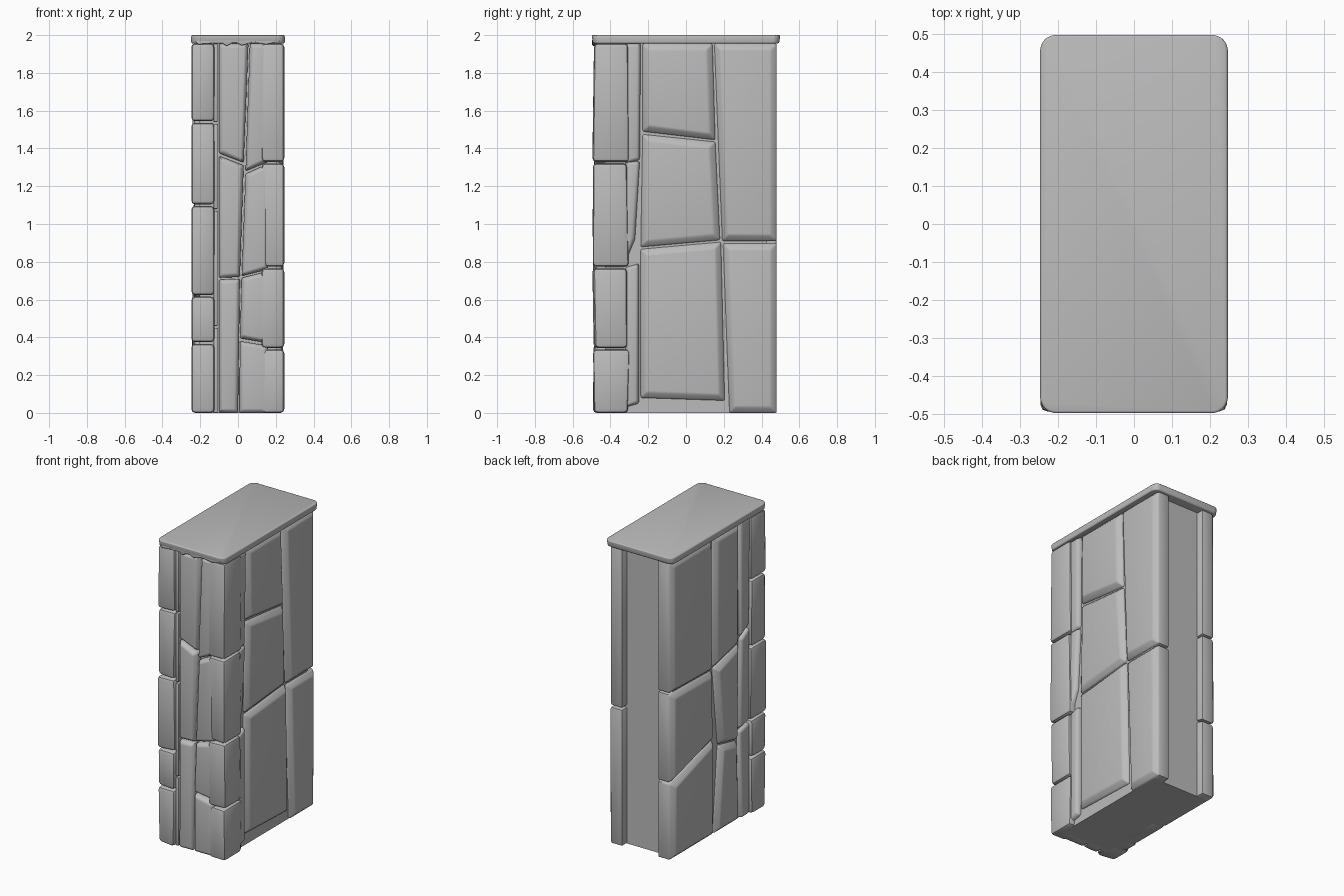
import bpy, bmesh, random
from mathutils import Vector

random.seed(4)
cube = bpy.data.objects.get("Cube")
if cube:
    bpy.data.objects.remove(cube, do_unlink=True)

stone = bpy.data.materials.new("grey_stone")
stone.use_nodes = True
GREY = (0.5, 0.5, 0.5, 1)
stone.diffuse_color = GREY
stone.node_tree.nodes["Principled BSDF"].inputs["Base Color"].default_value = GREY


def finish(bm, name, bevel, segments=2):
    """Turn a bmesh into a softly bevelled, smooth shaded object."""
    bmesh.ops.recalc_face_normals(bm, faces=bm.faces)
    mesh = bpy.data.meshes.new(name)
    bm.to_mesh(mesh)
    bm.free()
    mesh.materials.append(stone)
    ob = bpy.data.objects.new(name, mesh)
    bpy.context.collection.objects.link(ob)
    bpy.ops.object.select_all(action="DESELECT")
    ob.select_set(True)
    bpy.context.view_layer.objects.active = ob
    if bevel:
        mod = ob.modifiers.new("soft_edges", "BEVEL")
        mod.width, mod.segments, mod.limit_method = bevel, segments, "ANGLE"
        mod.angle_limit = 0.3
        bpy.ops.object.modifier_apply(modifier=mod.name)
    bpy.ops.object.shade_smooth_by_angle(angle=0.6)
    return ob


def box(name, lo, hi, bevel, jitter=0.0):
    bm = bmesh.new()
    bmesh.ops.create_cube(bm, size=1)
    lo, hi = Vector(lo), Vector(hi)
    for v in bm.verts:
        v.co = Vector((lo[i] + (v.co[i] + 0.5) * (hi[i] - lo[i]) for i in range(3)))
        v.co.y += random.uniform(0, jitter)
    return finish(bm, name, bevel)


def slab(name, place, outline, base, top, inset, rise):
    """Stone block: an outline raised from the core, with a chamfered face."""
    bm = bmesh.new()
    ring = [bm.verts.new(place(u, z, base)) for u, z in outline]
    face = bm.faces.new(ring)
    out = bmesh.ops.extrude_face_region(bm, geom=[face])["geom"]
    step = place(0, 0, top - rise) - place(0, 0, base)
    bmesh.ops.translate(bm, vec=step, verts=[g for g in out if isinstance(g, bmesh.types.BMVert)])
    front = [g for g in out if isinstance(g, bmesh.types.BMFace)][0]
    bmesh.ops.recalc_face_normals(bm, faces=bm.faces)
    bmesh.ops.inset_region(bm, faces=[front], thickness=inset, depth=rise)
    # Uneven, hand-hewn face
    for v in front.verts:
        v.co -= step.normalized() * random.uniform(0, rise * 0.35)
    return finish(bm, name, 0.008)


def on_left(u, z, d):
    return Vector((d, u, z))


def on_right(u, z, d):
    return Vector((-d, u, z))


def on_front(u, z, d):
    return Vector((u, -d, z))


# Core and top slab
box("core", (-0.205, -0.43, 0), (0.205, 0.43, 1.965), 0)
bm = bmesh.new()
bmesh.ops.create_cube(bm, size=1)
for v in bm.verts:
    tuck = 0.985 if v.co.z < 0 else 1
    v.co = Vector((v.co.x * 0.495, v.co.y * tuck, 1.978 + v.co.z * 0.044))
uprights = [e for e in bm.edges if abs(e.verts[0].co.z - e.verts[1].co.z) > 0.01]
bmesh.ops.bevel(bm, geom=uprights, offset=0.04, segments=4, profile=0.5, affect="EDGES")
finish(bm, "cap", 0.016, 3)
drips = [(-0.23, 1.97), (-0.21, 1.95), (-0.13, 1.955), (-0.1, 1.968), (-0.06, 1.942),
         (-0.02, 1.965), (0.02, 1.945), (0.08, 1.962), (0.15, 1.95), (0.23, 1.97)]
slab("cap_drips", on_front, drips, 0.44, 0.497, 0.004, 0.006)

# Large stones on the two broad sides
left_stones = {
    "middle_top": [(-0.23, 1.955), (0.14, 1.955), (0.155, 1.445), (-0.23, 1.49)],
    "middle": [(-0.23, 1.475), (0.155, 1.435), (0.18, 0.915), (-0.24, 0.878)],
    "middle_bottom": [(-0.24, 0.867), (0.185, 0.905), (0.205, 0.065), (-0.24, 0.08)],
    "back_top": [(0.15, 1.955), (0.48, 1.955), (0.48, 0.91), (0.192, 0.91)],
    "back_bottom": [(0.196, 0.897), (0.48, 0.897), (0.48, 0), (0.23, 0)],
}
right_stones = {
    "back_top": [(0.04, 1.955), (0.48, 1.955), (0.48, 1.1), (0.04, 1.09)],
    "back_middle": [(0.04, 1.08), (0.48, 1.09), (0.48, 0.51), (0.03, 0.63)],
    "back_bottom": [(0.03, 0.62), (0.48, 0.5), (0.48, 0), (0.03, 0)],
    "middle_top": [(-0.23, 1.955), (0.03, 1.955), (0.03, 1.1), (-0.23, 1.16)],
    "middle": [(-0.24, 1.15), (0.025, 1.09), (-0.03, 0.57), (-0.22, 0.53)],
    "middle_bottom": [(-0.22, 0.52), (-0.03, 0.56), (0.02, 0), (-0.24, 0)],
}
for side, place, stones in (("left", on_left, left_stones), ("right", on_right, right_stones)):
    for name, outline in stones.items():
        slab(f"{side}_{name}_stone", place, outline, 0.13, 0.244, 0.045, 0.032)

# Narrow filler stones beside the front corners
left_fill = [[(-0.32, 1.955), (-0.24, 1.955), (-0.245, 1.34), (-0.32, 1.32)],
             [(-0.32, 1.33), (-0.245, 1.33), (-0.27, 0.92), (-0.32, 0.8)],
             [(-0.32, 0.77), (-0.25, 0.79), (-0.25, 0.05), (-0.32, 0.03)]]
right_fill = [[(-0.34, 1.955), (-0.24, 1.955), (-0.25, 1.2), (-0.34, 1.25)],
              [(-0.34, 1.23), (-0.25, 1.18), (-0.23, 0.6), (-0.34, 0.62)],
              [(-0.34, 0.6), (-0.23, 0.58), (-0.25, 0), (-0.34, 0)]]
for side, place, fills in (("left", on_left, left_fill), ("right", on_right, right_fill)):
    for i, outline in enumerate(fills):
        slab(f"{side}_filler_stone_{i + 1}", place, outline, 0.13, 0.236, 0.015, 0.02)


# Front corner columns
def corner(side, x0, x1, y1, levels):
    for i, (low, high) in enumerate(zip(levels, levels[1:])):
        box(f"{side}_corner_stone_{i + 1}", (x0, -0.497, low + 0.004 * (i > 0)),
            (x1, y1, high - 0.004), 0.02, 0.02)


corner("left", 0.125, 0.245, -0.315, [0, 0.34, 0.77, 1.325, 1.96])
corner("right", -0.247, -0.125, -0.34, [0, 0.37, 0.62, 1.1, 1.54, 1.96])

# Front face stones
front_stones = {
    "centre_top": [(-0.1, 1.955), (0.055, 1.955), (0.03, 1.325), (-0.1, 1.375)],
    "centre": [(-0.1, 1.36), (0.03, 1.31), (0.01, 0.72), (-0.1, 0.715)],
    "centre_bottom": [(-0.1, 0.705), (0.01, 0.71), (0, 0), (-0.1, 0)],
    "side_top": [(0.063, 1.955), (0.16, 1.955), (0.16, 1.33), (0.04, 1.28)],
    "side_upper": [(0.04, 1.265), (0.16, 1.32), (0.16, 0.76), (0.02, 0.725)],
    "side_lower": [(0.02, 0.715), (0.16, 0.75), (0.16, 0.37), (0.01, 0.395)],
    "side_bottom": [(0.01, 0.38), (0.16, 0.355), (0.16, 0), (0.008, 0)],
}
for name, outline in front_stones.items():
    slab(f"front_{name}_stone", on_front, outline, 0.4, 0.488, 0.022, 0.025)
for i, (low, high) in enumerate([(0, 0.45), (0.46, 1.07), (1.08, 1.53), (1.54, 1.955)]):
    box(f"front_sliver_{i + 1}", (-0.13, -0.465, low), (-0.108, -0.4, high), 0.006)
